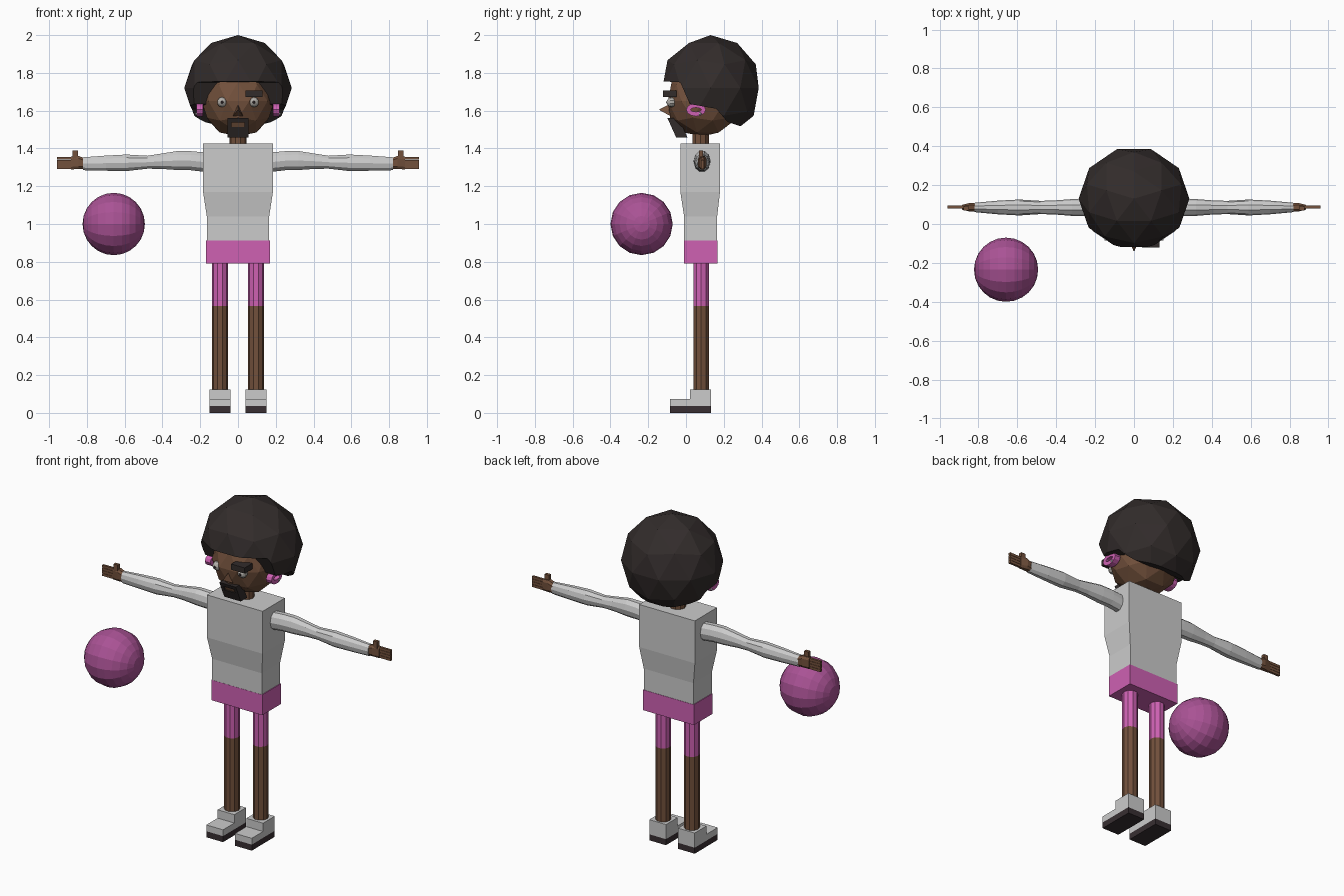
import bpy, bmesh
from math import sin, cos, pi
from mathutils import Vector, Matrix

cube = bpy.data.objects.get("Cube")
if cube:
    bpy.data.objects.remove(cube, do_unlink=True)


def material(name, *rgb):
    m = bpy.data.materials.new(name)
    m.use_nodes = True
    m.diffuse_color = (*rgb, 1)
    m.node_tree.nodes["Principled BSDF"].inputs["Base Color"].default_value = (*rgb, 1)
    m.node_tree.nodes["Principled BSDF"].inputs["Roughness"].default_value = 0.8
    return m


SKIN = material("brown skin", 0.17, 0.082, 0.045)
HAIR = material("dark hair", 0.032, 0.025, 0.024)
CLOTH = material("pale grey cloth", 0.6, 0.6, 0.6)
PINK = material("pink cloth", 0.62, 0.12, 0.45)
BALL = material("magenta ball", 0.4, 0.085, 0.3)
SOLE = material("dark sole", 0.04, 0.028, 0.032)
EYE = material("eye grey", 0.45, 0.43, 0.4)


def finish(name, bm, *mats):
    bmesh.ops.recalc_face_normals(bm, faces=bm.faces)
    mesh = bpy.data.meshes.new(name)
    bm.to_mesh(mesh)
    bm.free()
    for m in mats:
        mesh.materials.append(m)
    obj = bpy.data.objects.new(name, mesh)
    bpy.context.collection.objects.link(obj)
    return obj


def loft(name, rings, mats, bands=None):
    """Skin closed rings of points; bands gives a material index per segment."""
    bm = bmesh.new()
    rows = [[bm.verts.new(p) for p in ring] for ring in rings]
    n = len(rows[0])
    for k, (a, b) in enumerate(zip(rows, rows[1:])):
        for i in range(n):
            j = (i + 1) % n
            f = bm.faces.new((a[i], a[j], b[j], b[i]))
            f.material_index = bands[k] if bands else 0
    bm.faces.new(rows[0]).material_index = bands[0] if bands else 0
    bm.faces.new(rows[-1]).material_index = bands[-1] if bands else 0
    return finish(name, bm, *mats)


def box(name, lo, hi, mat):
    return loft(name, [rect(lo[0], hi[0], lo[1], hi[1], z) for z in (lo[2], hi[2])], [mat])


def rect(x0, x1, y0, y1, z):
    return [(x0, y0, z), (x1, y0, z), (x1, y1, z), (x0, y1, z)]


def circle(x, y, z, r, n=10):
    return [(x + r * cos(2 * pi * i / n), y + r * sin(2 * pi * i / n), z) for i in range(n)]


def ico(name, centre, size, mat, floor=0):
    bm = bmesh.new()
    bmesh.ops.create_icosphere(bm, subdivisions=2, radius=1)
    bmesh.ops.rotate(bm, verts=bm.verts, matrix=Matrix.Rotation(pi / 2, 3, 'Z'))
    for v in bm.verts:
        v.co = Vector(c + s * q for c, s, q in zip(centre, size, v.co))
        v.co.z = max(v.co.z, floor)
    return finish(name, bm, mat)


def ball(name, centre, r, turn, axis, mat, u=16, v=12):
    bm = bmesh.new()
    bmesh.ops.create_uvsphere(bm, u_segments=u, v_segments=v, radius=r)
    bmesh.ops.rotate(bm, verts=bm.verts, matrix=Matrix.Rotation(turn, 3, axis))
    bmesh.ops.translate(bm, verts=bm.verts, vec=centre)
    return finish(name, bm, mat)


# Torso: shirt tapering at the waist, shorts below
TOP, LOW = (-0.185, 0.185, -0.03, 0.18), (-0.165, 0.165, -0.01, 0.165)
loft("shirt", [rect(*LOW, 0.91), rect(*LOW, 1.04), rect(*TOP, 1.17), rect(*TOP, 1.425)], [CLOTH])
box("shorts", (-0.169, -0.011, 0.79), (0.169, 0.167, 0.912), PINK)
loft("neck", [circle(0, 0.078, z, 0.045) for z in (1.42, 1.52)], [SKIN])

# Limbs, built once per side
ARM = [(0.18, 1.328, 0.054, 0.044), (0.25, 1.335, 0.053, 0.045), (0.32, 1.336, 0.053, 0.043),
       (0.41, 1.332, 0.042, 0.036), (0.48, 1.327, 0.036, 0.034), (0.59, 1.324, 0.046, 0.041),
       (0.70, 1.322, 0.042, 0.035), (0.82, 1.319, 0.036, 0.024)]
for s, side in ((1, "left"), (-1, "right")):
    # Leg with pink upper part
    loft(f"{side}_leg", [circle(s * 0.095, 0.08, z, 0.043) for z in (0.1, 0.565, 0.8)],
         [SKIN, PINK], [0, 1])
    # Shoe: sole, toe and ankle block
    x0, x1 = sorted((s * 0.04, s * 0.151))
    box(f"{side}_sole", (x0, -0.085, 0), (x1, 0.133, 0.036), SOLE)
    box(f"{side}_shoe_toe", (x0, -0.085, 0.036), (x1, 0.022, 0.074), CLOTH)
    box(f"{side}_shoe_heel", (x0, 0.022, 0.036), (x1, 0.133, 0.124), CLOTH)
    # Sleeve
    loft(f"{side}_sleeve", [[(s * x, 0.085 + ry * cos(a * pi / 5), z + rz * sin(a * pi / 5))
                             for a in range(10)] for x, z, rz, ry in ARM], [CLOTH])
    # Hand: palm, thumb and four fingers
    loft(f"{side}_palm", [[(s * x, 0.086 + w * cy, z + h * cz)
                           for cy, cz in ((-1, -.6), (-.5, -1), (.5, -1), (1, -.6),
                                          (1, .6), (.5, 1), (-.5, 1), (-1, .6))]
                          for x, z, w, h in ((0.81, 1.319, 0.02, 0.028), (0.845, 1.326, 0.022, 0.035),
                                             (0.885, 1.323, 0.012, 0.034))], [SKIN])
    x0, x1 = sorted((s * 0.848, s * 0.876))
    box(f"{side}_thumb", (x0, 0.07, 1.345), (x1, 0.09, 1.388), SKIN)
    x0, x1 = sorted((s * 0.88, s * 0.958))
    for i in range(4):
        z = 1.291 + i * 0.0165
        box(f"{side}_finger_{i + 1}", (x0, 0.08, z), (x1, 0.094, z + 0.015), SKIN)
    # Hoop earring with a small stud
    bm = bmesh.new()
    ring = []
    for i in range(12):
        a = 2 * pi * i / 12
        ring.append([bm.verts.new((s * (0.203 + 0.018 * p), 0.053 + cos(a) * (0.04 + 0.012 * q),
                                   1.605 + sin(a) * (0.023 + 0.012 * q)))
                     for p, q in ((-1, -1), (1, -1), (1, 1), (-1, 1))])
    for a, b in zip(ring, ring[1:] + ring[:1]):
        for i in range(4):
            j = (i + 1) % 4
            bm.faces.new((a[i], a[j], b[j], b[i]))
    finish(f"{side}_earring", bm, PINK)
    ball(f"{side}_earring_stud", (s * 0.219, 0.075, 1.583), 0.008, 0, 'X', CLOTH, 8, 6)
    # Eye and pupil
    ball(f"{side}_eye", (s * 0.084, -0.075, 1.645), 0.027, pi / 2, 'X', EYE, 10, 8)
    ball(f"{side}_pupil", (s * 0.084, -0.096, 1.645), 0.009, pi / 2, 'X', SOLE, 8, 6)

# Head and face details
ico("head", (0, 0.09, 1.65), (0.193, 0.195, 0.195), SKIN, floor=1.465)
box("eyebrow", (0.04, -0.122, 1.672), (0.13, -0.05, 1.706), HAIR)
loft("nose", [[(0, -0.085, 1.635), (-0.026, -0.085, 1.573), (0.026, -0.085, 1.573)],
              [(0, -0.14, 1.608), (-0.002, -0.14, 1.603), (0.002, -0.14, 1.603)]], [SKIN])


# Beard frames the mouth and slants back towards the chin
def slab(name, x0, x1, z0, z1, mat, out=0.0):
    front = lambda z: -0.098 - out + (1.56 - z) * 0.45
    loft(name, [rect(x0, x1, front(z), front(z) + 0.06, z) for z in (z0, z1)], [mat])


slab("moustache", -0.055, 0.055, 1.538, 1.562, HAIR)
slab("beard_chin", -0.055, 0.055, 1.458, 1.513, HAIR)
for s, side in ((1, "left"), (-1, "right")):
    x0, x1 = sorted((s * 0.034, s * 0.055))
    slab(f"beard_{side}", x0, x1, 1.513, 1.538, HAIR)
slab("mouth", -0.034, 0.034, 1.513, 1.538, SKIN, -0.008)

# Hair: faceted dome cut open around the face
hair = ico("hair", (0, 0.13, 1.72), (0.285, 0.268, 0.28), HAIR)
FACE = [(-0.3, 1.765), (-0.03, 1.75), (0.02, 1.635), (0.16, 1.61),
        (0.22, 1.54), (0.34, 1.5), (0.34, 1.3), (-0.3, 1.3)]
cutter = loft("face_cutter", [[(x, y, z) for y, z in FACE] for x in (-0.5, 0.5)], [HAIR])
cutter.hide_render = True
cut = hair.modifiers.new("face_opening", 'BOOLEAN')
cut.operation, cut.solver, cut.object = 'DIFFERENCE', 'EXACT', cutter
bpy.context.view_layer.objects.active = hair
bpy.ops.object.modifier_apply(modifier=cut.name)
bpy.data.objects.remove(cutter, do_unlink=True)

# Floating ball with its poles on the sides
ball("ball", (-0.658, -0.235, 1.0), 0.165, pi / 2, 'Y', BALL)
